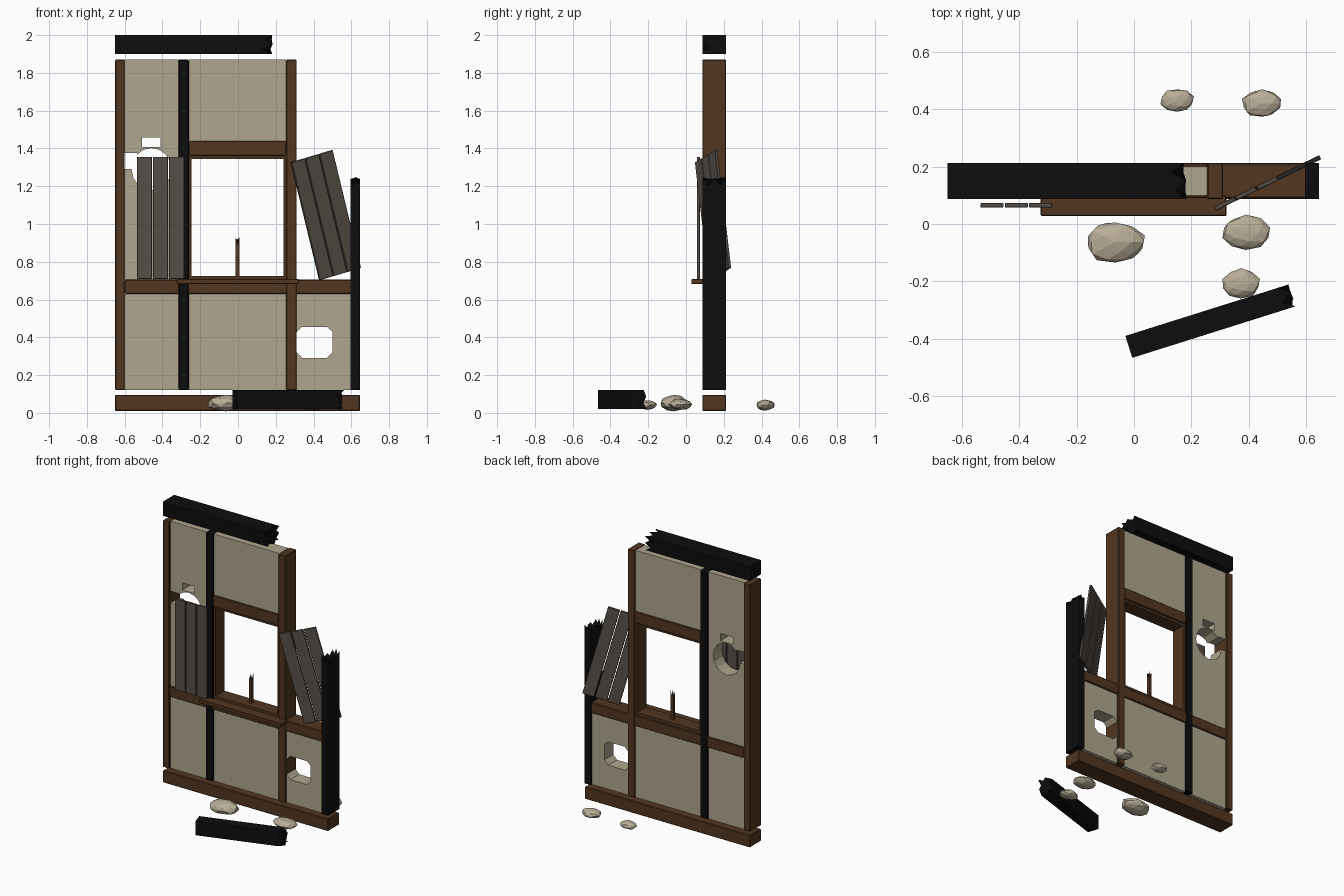
import bpy, bmesh, random
from math import radians, cos, sin, tau
from mathutils import Matrix, Vector

if "Cube" in bpy.data.objects:
    bpy.data.objects.remove(bpy.data.objects["Cube"])

random.seed(4)

def material(name, rgb):
    m = bpy.data.materials.new(name)
    m.diffuse_color = (*rgb, 1)
    m.use_nodes = True
    m.node_tree.nodes["Principled BSDF"].inputs["Base Color"].default_value = m.diffuse_color
    return m

WOOD = material("wood", (0.085, 0.037, 0.014))
CHAR = material("charred", (0.004, 0.004, 0.004))
PLASTER = material("plaster", (0.43, 0.38, 0.27))
PLANK = material("weathered_plank", (0.095, 0.078, 0.064))
STONE = material("stone", (0.48, 0.42, 0.31))

def finish(name, bm, mat=None, bevel=0):
    bmesh.ops.recalc_face_normals(bm, faces=bm.faces)
    me = bpy.data.meshes.new(name)
    bm.to_mesh(me)
    bm.free()
    ob = bpy.data.objects.new(name, me)
    bpy.context.collection.objects.link(ob)
    if mat:
        me.materials.append(mat)
    if bevel:
        b = ob.modifiers.new("bevel", 'BEVEL')
        b.width, b.segments = bevel, 1
    return ob

def box(name, x0, x1, y0, y1, z0, z1, mat, bevel=0.0, matrix=Matrix()):
    bm = bmesh.new()
    c = Matrix.Translation(((x0 + x1) / 2, (y0 + y1) / 2, (z0 + z1) / 2))
    s = Matrix.Diagonal((x1 - x0, y1 - y0, z1 - z0, 1))
    bmesh.ops.create_cube(bm, size=1, matrix=matrix @ c @ s)
    return finish(name, bm, mat, bevel)

def broken_beam(name, base, rot, w, d, length, jag, mat, n=4):
    # beam along local z with a splintered far end
    bm = bmesh.new()
    bmesh.ops.create_grid(bm, x_segments=n, y_segments=n, size=0.5,
                          matrix=Matrix.Diagonal((w, d, 1, 1)))
    geo = bmesh.ops.extrude_face_region(bm, geom=bm.faces[:])["geom"]
    for v in [g for g in geo if isinstance(g, bmesh.types.BMVert)]:
        i = round((v.co.x / w + 0.5) * n) + round((v.co.y / d + 0.5) * n)
        v.co.z = length - jag * (0.75 * (i % 2) + random.uniform(0, 0.3))
    bm.transform(Matrix.Translation(base) @ rot)
    return finish(name, bm, mat)

def cut(target, points):
    # punch an x/z outline through a plaster panel
    bm = bmesh.new()
    f = bm.faces.new([bm.verts.new((x, -0.05, z)) for x, z in points])
    geo = bmesh.ops.extrude_face_region(bm, geom=[f])["geom"]
    for v in geo:
        if isinstance(v, bmesh.types.BMVert):
            v.co.y = 0.4
    c = finish("hole_cutter", bm)
    c.hide_render = True
    c.hide_viewport = True
    m = target.modifiers.new("hole", 'BOOLEAN')
    m.operation, m.solver, m.object = 'DIFFERENCE', 'EXACT', c

def rect(x0, x1, z0, z1):
    return [(x0, z0), (x1, z0), (x1, z1), (x0, z1)]

# timber frame
Y0, Y1 = 0.087, 0.213
B = 0.004
box("ground_sill_beam", -0.65, 0.645, Y0, Y1, 0.01, 0.096, WOOD, B)
box("left_post", -0.65, -0.60, Y0, Y1, 0.12, 1.87, WOOD, B)
box("charred_window_post", -0.315, -0.26, Y0, Y1, 0.12, 1.87, CHAR, B)
box("right_window_post", 0.255, 0.31, Y0, Y1, 0.12, 1.87, WOOD, B)
box("middle_rail", -0.60, 0.60, Y0 + 0.003, Y1 - 0.003, 0.63, 0.705, WOOD, B)
box("window_lintel", -0.26, 0.255, Y0 + 0.003, Y1 - 0.003, 1.36, 1.44, WOOD, B)

# burnt, broken timbers
along_x = Matrix.Rotation(radians(90), 4, 'Y')
broken_beam("charred_top_beam", (-0.65, 0.15, 1.95), along_x, 0.1, 0.126, 0.835, 0.055, CHAR)
broken_beam("charred_corner_post", (0.62, 0.15, 0.12), Matrix(), 0.05, 0.126, 1.13, 0.05, CHAR)
broken_beam("fallen_beam", (-0.018, -0.428, 0.07),
            Matrix.Rotation(radians(17.5), 4, 'Z') @ along_x, 0.1, 0.08, 0.60, 0.05, CHAR, 3)

# plaster infill
P0, P1 = 0.10, 0.20
upper_left = box("left_plaster", -0.60, -0.315, P0, P1, 0.705, 1.87, PLASTER)
box("upper_middle_plaster", -0.26, 0.255, P0, P1, 1.44, 1.87, PLASTER)
box("lower_left_plaster", -0.60, -0.315, P0, P1, 0.12, 0.63, PLASTER)
box("lower_middle_plaster", -0.26, 0.255, P0, P1, 0.12, 0.63, PLASTER)
lower_right = box("lower_right_plaster", 0.31, 0.597, P0, P1, 0.12, 0.63, PLASTER)
cut(upper_left, [(-0.458 + 0.105 * cos(tau * i / 16), 1.29 + 0.112 * sin(tau * i / 16))
                 for i in range(16)])
cut(upper_left, rect(-0.507, -0.41, 1.407, 1.458))
cut(upper_left, rect(-0.62, -0.535, 1.29, 1.375))
cut(lower_right, [(0.30, 0.29), (0.47, 0.29), (0.50, 0.32), (0.50, 0.43),
                  (0.47, 0.456), (0.34, 0.456), (0.30, 0.456)])
for i, (z, s) in enumerate([(0.29, 1), (0.456, -1)]):      # leftover corner plaster
    bm = bmesh.new()
    tri = [(0.31, z), (0.34, z), (0.31, z + 0.03 * s)]
    f = bm.faces.new([bm.verts.new((x, P0, zz)) for x, zz in tri])
    for v in bmesh.ops.extrude_face_region(bm, geom=[f])["geom"]:
        if isinstance(v, bmesh.types.BMVert):
            v.co.y = P1
    finish(f"hole_corner_{i}", bm, PLASTER)

# window lining, sill and broken mullion
box("window_left_jamb", -0.26, -0.245, 0.10, 0.20, 0.705, 1.36, WOOD)
box("window_right_jamb", 0.24, 0.255, 0.10, 0.20, 0.705, 1.36, WOOD)
box("window_head", -0.245, 0.24, 0.10, 0.20, 1.345, 1.36, WOOD)
box("window_base", -0.245, 0.24, 0.10, 0.20, 0.705, 0.725, WOOD)
box("window_sill", -0.325, 0.322, 0.028, 0.10, 0.682, 0.708, WOOD, 0.003)
broken_beam("broken_mullion", (-0.003, 0.15, 0.72), Matrix(), 0.02, 0.022, 0.21, 0.05, WOOD, 2)

# shutters, the right one hanging off its hinges
left = Matrix.Translation((-0.41, 0.065, 1.033))
right = (Matrix.Translation((0.465, 0.143, 1.047)) @ Matrix.Rotation(radians(26), 4, 'Z')
         @ Matrix.Rotation(radians(-15), 4, 'Y'))
for side, m in (("left", left), ("right", right)):
    for i in (-1, 0, 1):
        x = i * 0.085
        box(f"{side}_shutter_plank_{i + 2}", x - 0.04, x + 0.04, -0.008, 0.008,
            -0.323, 0.323, PLANK, 0.002, m)

# rubble stones: centre x, y, z and half sizes
stones = [(-0.065, -0.063, 0.052, 0.107, 0.075, 0.044),
          (0.39, -0.03, 0.045, 0.086, 0.061, 0.030),
          (0.373, -0.207, 0.043, 0.068, 0.052, 0.026),
          (0.15, 0.43, 0.042, 0.060, 0.042, 0.026),
          (0.445, 0.42, 0.042, 0.071, 0.050, 0.030)]
for i, (x, y, z, a, b, c) in enumerate(stones):
    bm = bmesh.new()
    bmesh.ops.create_icosphere(bm, subdivisions=2, radius=1)
    for v in bm.verts:
        v.co *= random.uniform(0.9, 1.04)
    bm.transform(Matrix.Translation((x, y, z)) @ Matrix.Diagonal((a, b, c, 1)))
    finish(f"stone_{i + 1}", bm, STONE)
